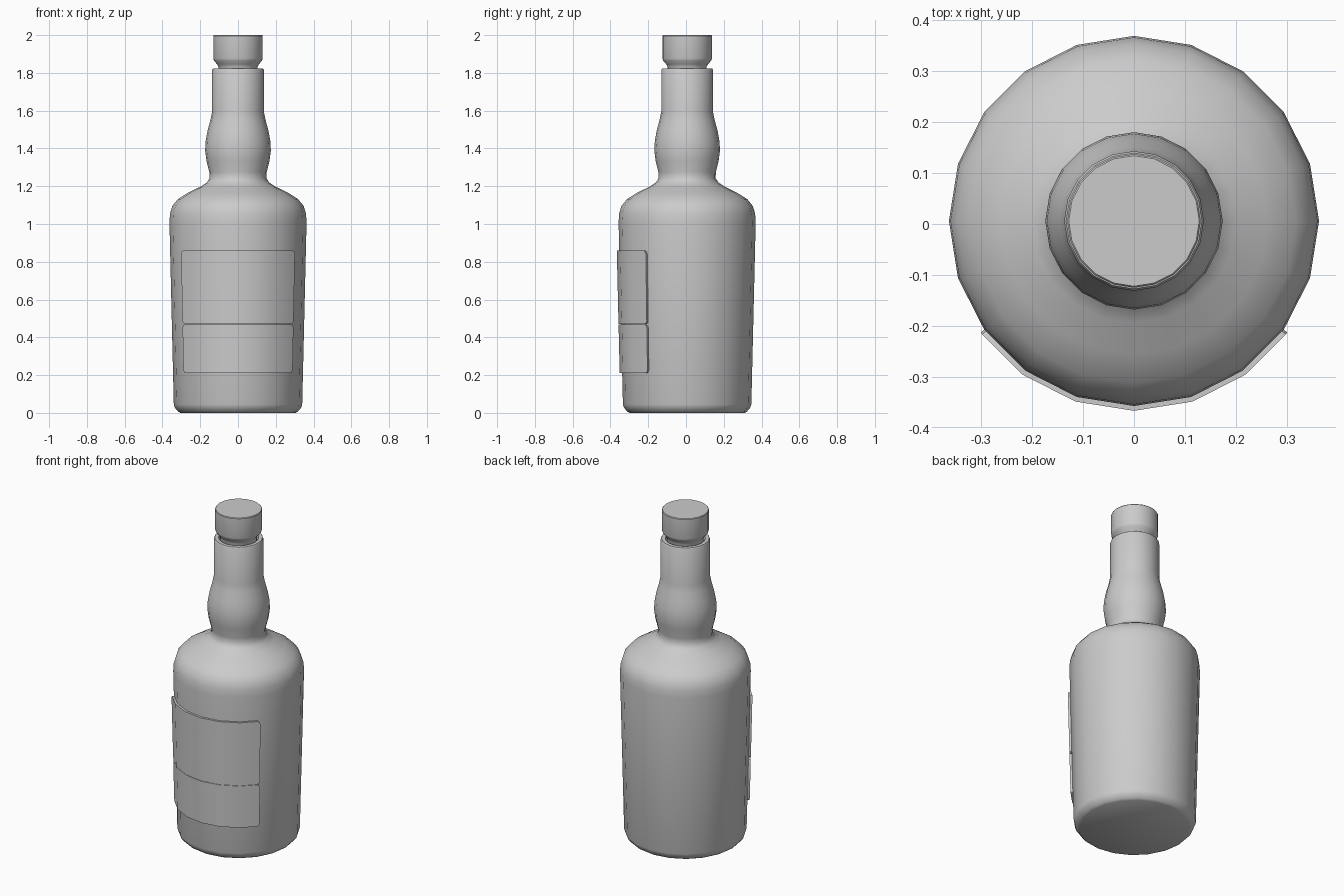
import bpy, bmesh, math

cube = bpy.data.objects.get("Cube")
if cube:
    bpy.data.objects.remove(cube)

SIDES = 20
STEP = 2 * math.pi / SIDES
AXIS_Y = 0.006

grey = bpy.data.materials.new("plain grey")
grey.use_nodes = True
colour = (0.6, 0.6, 0.6, 1)
grey.diffuse_color = colour
grey.node_tree.nodes["Principled BSDF"].inputs["Base Color"].default_value = colour


def finish(name, bm, angle):
    bmesh.ops.recalc_face_normals(bm, faces=bm.faces)
    mesh = bpy.data.meshes.new(name)
    bm.to_mesh(mesh)
    bm.free()
    mesh.materials.append(grey)
    ob = bpy.data.objects.new(name, mesh)
    ob.location.y = AXIS_Y
    bpy.context.collection.objects.link(ob)
    bpy.ops.object.select_all(action='DESELECT')
    ob.select_set(True)
    bpy.context.view_layer.objects.active = ob
    bpy.ops.object.shade_smooth_by_angle(angle=math.radians(angle))
    return ob


def rim_point(i, r, z):
    """Corner i of the polygonal section, counted from the front."""
    return (r * math.sin(i * STEP), -r * math.cos(i * STEP), z)


def lathe(name, profile, angle=35):
    bm = bmesh.new()
    rings = [[bm.verts.new(rim_point(i, r, z)) for i in range(SIDES)]
             for r, z in profile]
    for low, high in zip(rings, rings[1:]):
        for i in range(SIDES):
            j = (i + 1) % SIDES
            bm.faces.new((low[i], low[j], high[j], high[i]))
    bm.faces.new(rings[0])
    bm.faces.new(rings[-1])
    return finish(name, bm, angle)


def body_radius(z):
    return 0.34 + 0.023 * (z - 0.04) / 0.97


# Bottle: body, shoulder, bulged neck and open mouth
lathe("bottle", [
    (0.305, 0), (0.318, 0.008), (0.334, 0.027), (0.34, 0.045),
    (0.363, 1.01), (0.36, 1.055), (0.348, 1.095), (0.318, 1.132),
    (0.262, 1.167), (0.2, 1.197), (0.165, 1.22), (0.151, 1.243),
    (0.152, 1.275), (0.167, 1.335), (0.174, 1.39), (0.171, 1.44),
    (0.161, 1.495), (0.146, 1.55), (0.137, 1.595), (0.137, 1.816),
    (0.133, 1.823), (0.112, 1.823), (0.108, 1.816), (0.108, 1.76)])

# Stopper: narrow plug flaring into the cap
lathe("stopper", [
    (0.103, 1.76), (0.103, 1.832), (0.111, 1.846), (0.128, 1.866),
    (0.131, 1.876), (0.131, 1.996), (0.128, 2.0)])


# Labels: raised plates wrapped over six facets, with rounded corners
def label(name, bottom, top):
    edge = [(3, 0.018), (2.96, 0.006), (2.86, 0)]
    columns = [(-t, c) for t, c in edge] + [(t, 0) for t in range(-2, 3)]
    columns += edge[::-1]

    def point(t, z, lift):
        i = math.floor(t)
        r = body_radius(z) + lift
        a, b = rim_point(i, r, z), rim_point(i + 1, r, z)
        return [p + (q - p) * (t - i) for p, q in zip(a, b)]

    bm = bmesh.new()
    loops = []
    for t, cut in columns:
        loops.append([bm.verts.new(point(t, z, lift)) for z, lift in (
            (bottom + cut, -0.003), (bottom + cut, 0.013),
            (top - cut, 0.013), (top - cut, -0.003))])
    for a, b in zip(loops, loops[1:]):
        for i in range(4):
            j = (i + 1) % 4
            bm.faces.new((a[i], a[j], b[j], b[i]))
    bm.faces.new(loops[0])
    bm.faces.new(loops[-1])
    return finish(name, bm, 35)


label("upper_label", 0.47, 0.86)
label("lower_label", 0.21, 0.468)
